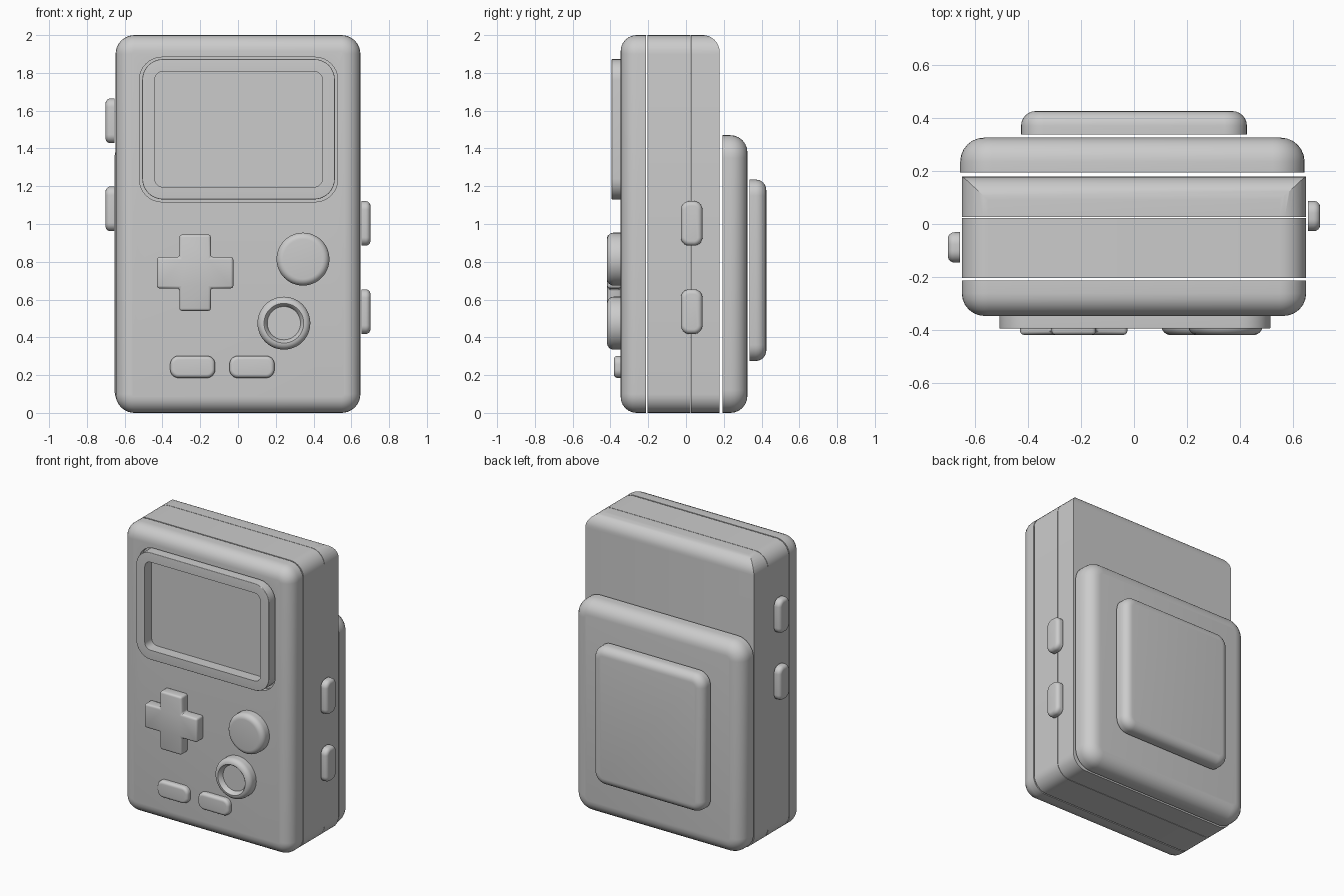
import bpy, bmesh
from math import sin, cos, pi, radians

if "Cube" in bpy.data.objects:
    bpy.data.objects.remove(bpy.data.objects["Cube"], do_unlink=True)

grey = bpy.data.materials.new("plain grey")
grey.use_nodes = True
grey.diffuse_color = (0.6, 0.6, 0.6, 1)
grey.node_tree.nodes["Principled BSDF"].inputs["Base Color"].default_value = (0.6, 0.6, 0.6, 1)

# (across, up, outward) mapped to world space for each facing direction
FACING = {
    "front": lambda u, v, d: (u, -d, v),
    "back": lambda u, v, d: (u, d, v),
    "right": lambda u, v, d: (d, u, v),
    "left": lambda u, v, d: (-d, u, v),
}


def shade(obj):
    bpy.ops.object.select_all(action="DESELECT")
    obj.select_set(True)
    bpy.context.view_layer.objects.active = obj
    bpy.ops.object.shade_smooth_by_angle(angle=radians(30))


def finish(name, bm):
    bmesh.ops.recalc_face_normals(bm, faces=bm.faces)
    mesh = bpy.data.meshes.new(name)
    bm.to_mesh(mesh)
    bm.free()
    mesh.materials.append(grey)
    obj = bpy.data.objects.new(name, mesh)
    bpy.context.collection.objects.link(obj)
    shade(obj)
    return obj


def outline(us, vs, radius, inset, steps):
    """Rounded rectangle; insetting shrinks the corner radius."""
    r = max(radius - inset, 0.001)
    pad = inset + r
    u0, u1, v0, v1 = us[0] + pad, us[1] - pad, vs[0] + pad, vs[1] - pad
    pts = []
    for i, (cu, cv) in enumerate(((u1, v1), (u0, v1), (u0, v0), (u1, v0))):
        for k in range(steps + 1):
            a = (i + k / steps) * pi / 2
            pts.append((cu + r * cos(a), cv + r * sin(a)))
    return pts


def block(name, facing, us, vs, base, top, radius, edge=0.0, dish=(), steps=8):
    """Rounded block with a rounded outer edge and an optional dished centre."""
    layers = [(0, base)]
    n = 6
    if edge:
        layers += [(edge * (1 - cos(k * pi / 2 / n)), top - edge * (1 - sin(k * pi / 2 / n)))
                   for k in range(n + 1)]
    else:
        layers.append((0, top))
    layers += dish
    bm = bmesh.new()
    loops = [[bm.verts.new(FACING[facing](u, v, d))
              for u, v in outline(us, vs, radius, inset, steps)] for inset, d in layers]
    for a, b in zip(loops, loops[1:]):
        for i in range(len(a)):
            j = (i + 1) % len(a)
            bm.faces.new((a[i], a[j], b[j], b[i]))
    bm.faces.new(loops[0])
    bm.faces.new(loops[-1])
    bmesh.ops.remove_doubles(bm, verts=bm.verts, dist=0.00005)
    return finish(name, bm)


def cut(obj, cutter, operation):
    mod = obj.modifiers.new("cut", "BOOLEAN")
    mod.operation, mod.object, mod.solver = operation, cutter, "EXACT"
    bpy.context.view_layer.objects.active = obj
    bpy.ops.object.modifier_apply(modifier=mod.name)
    bpy.data.objects.remove(cutter, do_unlink=True)
    shade(obj)


# Case: front cover, middle shell and rear shell
WIDE, TALL = (-0.648, 0.648), (0, 2)
cover = block("front_cover", "front", WIDE, TALL, 0.212, 0.346, 0.1, 0.085)
pocket = block("screen_pocket", "front", (-0.522, 0.528), (1.117, 1.883), 0.31, 0.5, 0.12)
cut(cover, pocket, "DIFFERENCE")
block("middle_shell", "back", WIDE, TALL, -0.204, 0.023, 0.1)
rear = block("rear_shell", "back", WIDE, TALL, 0.026, 0.2, 0.1)
rounding = block("rear_rounding", "right", (-1, 0.178), (-1, 2.0003), -1, 1, 0.09)
cut(rear, rounding, "INTERSECT")

# Back pack with raised plate
block("back_pack", "back", (-0.654, 0.642), (0, 1.47), 0.193, 0.325, 0.12, 0.09)
block("back_plate", "back", (-0.425, 0.425), (0.275, 1.235), 0.337, 0.425, 0.085, 0.055)

# Screen surround with sunken screen
block("screen", "front", (-0.507, 0.513), (1.13, 1.873), 0.305, 0.394, 0.11, 0.004,
      dish=[(0.066, 0.394), (0.066, 0.318)])

# Round buttons: one solid, one with a sunken centre
R = 0.14


def round_button(name, x, z, dish=()):
    block(name, "front", (x - R, x + R), (z - R, z + R), 0.34, 0.418, R, 0.035, dish, 12)


round_button("upper_round_button", 0.344, 0.814)
round_button("lower_round_button", 0.243, 0.475, [(0.04, 0.414), (0.052, 0.385)])

# Cross-shaped direction pad
bm = bmesh.new()
w, l = 0.083, 0.202
cross = []
for a, b in ((1, 0), (0, 1), (-1, 0), (0, -1)):
    for u, v in ((l, w), (w, w), (w, l)):
        cross.append(bm.verts.new((-0.227 + u * a - v * b, -0.34, 0.742 + u * b + v * a)))
face = bm.faces.new(cross)
ext = bmesh.ops.extrude_face_region(bm, geom=[face], use_keep_orig=True)
for v in ext["geom"]:
    if isinstance(v, bmesh.types.BMVert):
        v.co.y = -0.417
bmesh.ops.recalc_face_normals(bm, faces=bm.faces)
bmesh.ops.bevel(bm, geom=bm.edges[:], offset=0.014, segments=3, profile=0.5, affect="EDGES")
finish("direction_pad", bm)

# Small pill buttons
for name, x in (("left", 0.074), ("right", -0.24)):
    block(name + "_pill_button", "front", (x - 0.119, x + 0.119), (0.185, 0.302),
          0.34, 0.382, 0.045, 0.02)

# Side buttons
for side, y, heights in (("right", 0.03, (0.536, 1.003)), ("left", -0.088, (1.08, 1.546))):
    for part, z in zip(("lower", "upper"), heights):
        block(f"{part}_{side}_side_button", side, (y - 0.057, y + 0.057),
              (z - 0.118, z + 0.118), 0.655, 0.701, 0.045, 0.025)
